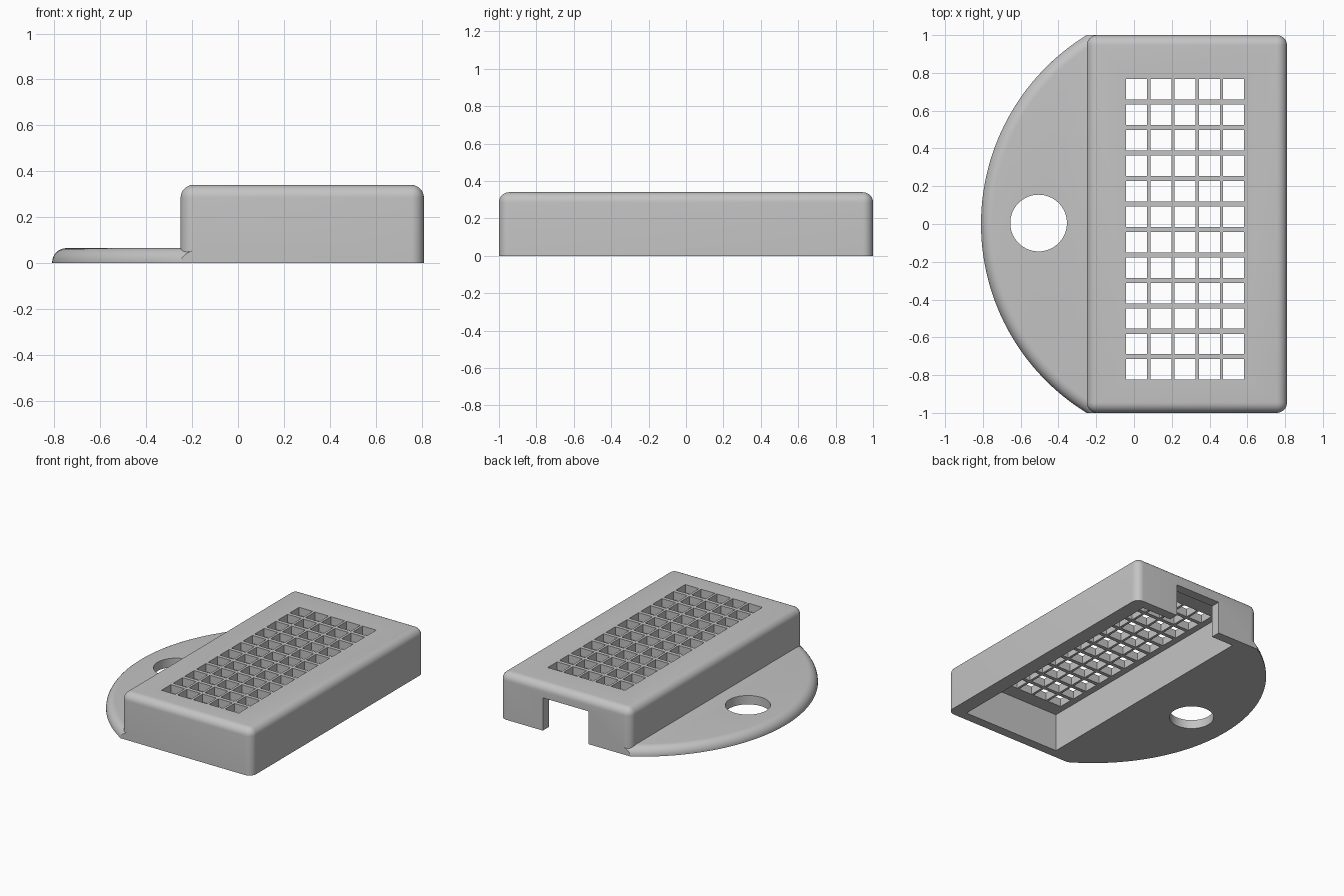
import bpy
import bmesh
from mathutils import Matrix, Vector

old = bpy.data.objects.get("Cube")
if old:
    bpy.data.objects.remove(old, do_unlink=True)

grey = bpy.data.materials.new("light grey")
grey.use_nodes = True
grey.diffuse_color = (0.55, 0.55, 0.55, 1)
grey.node_tree.nodes["Principled BSDF"].inputs["Base Color"].default_value = grey.diffuse_color


def make_object(name, bm):
    mesh = bpy.data.meshes.new(name)
    bm.to_mesh(mesh)
    bm.free()
    mesh.materials.append(grey)
    obj = bpy.data.objects.new(name, mesh)
    bpy.context.collection.objects.link(obj)
    return obj


def add_box(bm, low, high):
    low, high = Vector(low), Vector(high)
    matrix = Matrix.Translation((low + high) / 2) @ Matrix.Diagonal((*(high - low), 1))
    return bmesh.ops.create_cube(bm, size=1, matrix=matrix)


def box(name, low, high):
    bm = bmesh.new()
    add_box(bm, low, high)
    return make_object(name, bm)


def cylinder(name, centre, radius, low, high, sides, fillet=0):
    bm = bmesh.new()
    matrix = Matrix.Translation((*centre, (low + high) / 2))
    bmesh.ops.create_cone(bm, cap_ends=True, segments=sides, radius1=radius,
                          radius2=radius, depth=high - low, matrix=matrix)
    if fillet:
        rim = [e for e in bm.edges if all(v.co.z > high - 0.001 for v in e.verts)]
        bmesh.ops.bevel(bm, geom=rim, offset=fillet, segments=8, profile=0.5, affect='EDGES')
    return make_object(name, bm)


def combine(target, tool, operation):
    mod = target.modifiers.new(operation.title(), 'BOOLEAN')
    mod.operation = operation
    mod.solver = 'EXACT'
    mod.object = tool
    bpy.context.view_layer.objects.active = target
    bpy.ops.object.modifier_apply(modifier=mod.name)
    bpy.data.objects.remove(tool, do_unlink=True)


# Housing with rounded top and upright edges
bm = bmesh.new()
add_box(bm, (-0.25, -1, 0), (0.81, 1, 0.34))
rounded = [e for e in bm.edges if any(v.co.z > 0.1 for v in e.verts)]
bmesh.ops.bevel(bm, geom=rounded, offset=0.055, segments=8, profile=0.5, affect='EDGES')
housing = make_object("vented_housing", bm)

# Round mounting tab, trimmed flush with the housing ends
tab = cylinder("mounting_tab", (0.363, 0), 1.173, 0, 0.065, 192, fillet=0.062)
combine(tab, box("tab_trim", (-1, -1, -0.1), (-0.15, 1, 0.2)), 'INTERSECT')
combine(housing, tab, 'UNION')

# Open underside and cable notch in the back wall
combine(housing, box("cavity_cutter", (-0.09, -0.93, -0.1), (0.70, 0.93, 0.28)), 'DIFFERENCE')
combine(housing, box("notch_cutter", (0.09, 0.9, -0.1), (0.46, 1.1, 0.24)), 'DIFFERENCE')

# Screw hole in the tab
combine(housing, cylinder("hole_cutter", (-0.505, 0.005), 0.15, -0.1, 0.2, 64), 'DIFFERENCE')

# Grid of square vents
bm = bmesh.new()
for column in range(5):
    for row in range(12):
        x = -0.042 + column * 0.1285
        y = -0.824 + row * 0.1348
        add_box(bm, (x, y, 0.2), (x + 0.111, y + 0.108, 0.5))
combine(housing, make_object("vent_cutter", bm), 'DIFFERENCE')

# Smooth fillets, sharp edges
bpy.ops.object.select_all(action='DESELECT')
housing.select_set(True)
bpy.context.view_layer.objects.active = housing
bpy.ops.object.shade_smooth_by_angle(angle=0.5)
